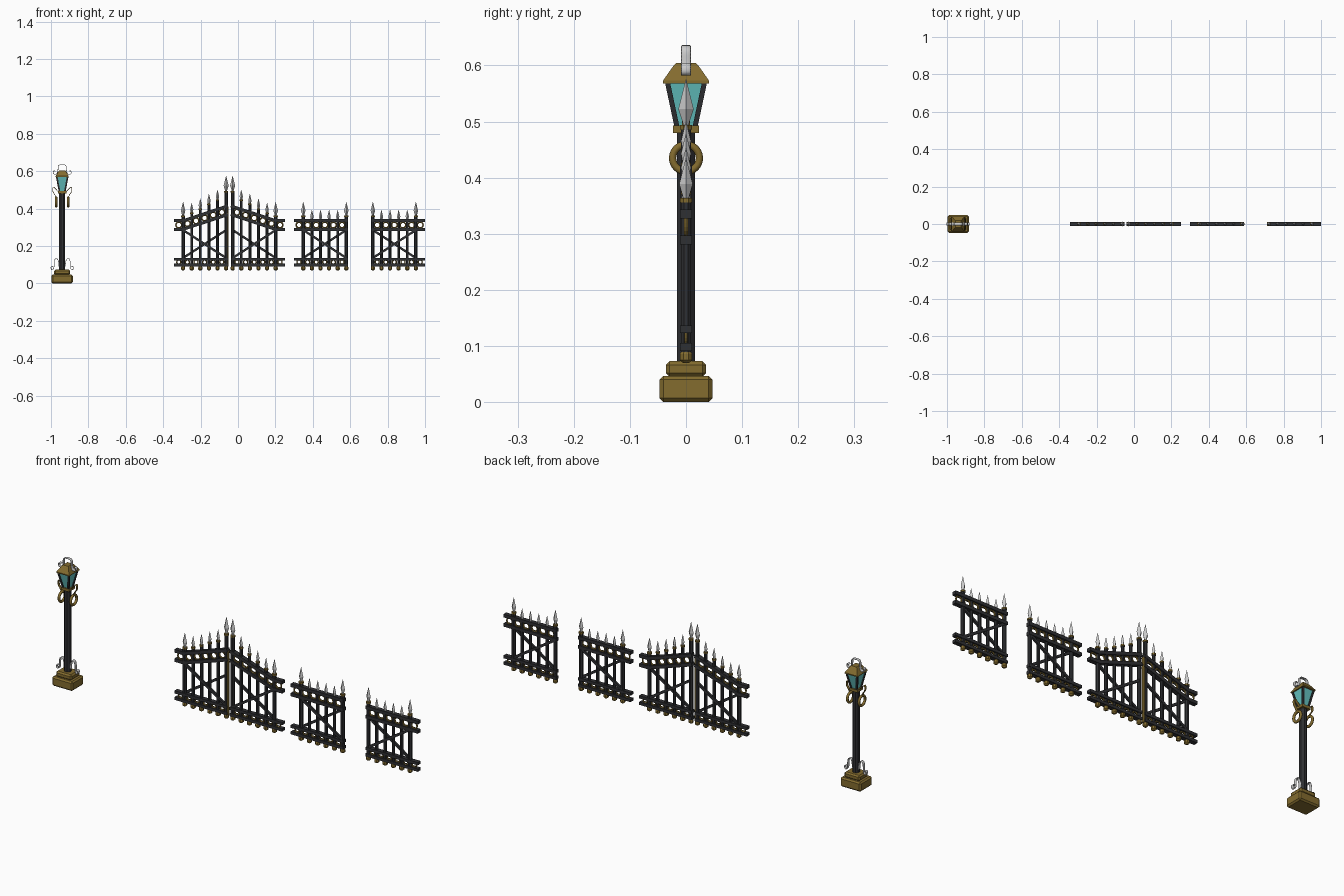
import bpy, bmesh, math
from mathutils import Vector, Matrix

if "Cube" in bpy.data.objects:
    bpy.data.objects.remove(bpy.data.objects["Cube"])


def material(name, rgb):
    m = bpy.data.materials.new(name)
    m.diffuse_color = (*rgb, 1)
    m.use_nodes = True
    m.node_tree.nodes["Principled BSDF"].inputs["Base Color"].default_value = m.diffuse_color
    return m


IRON = material("dark_iron", (0.028, 0.029, 0.032))
GOLD = material("old_gold", (0.23, 0.15, 0.028))
GLASS = material("teal_glass", (0.13, 0.55, 0.54))


def finish(bm, name, mat=None, smooth=False):
    bmesh.ops.recalc_face_normals(bm, faces=bm.faces)
    for f in bm.faces:
        f.smooth = smooth
    me = bpy.data.meshes.new(name)
    bm.to_mesh(me)
    bm.free()
    if mat:
        me.materials.append(mat)
    ob = bpy.data.objects.new(name, me)
    bpy.context.collection.objects.link(ob)
    return ob


def beam(bm, a, b, height, depth, y=0):
    """Square bar from a to b, both (x, z)."""
    a, b = Vector((a[0], y, a[1])), Vector((b[0], y, b[1]))
    d = b - a
    rot = Matrix.Rotation(-math.atan2(d.z, d.x), 4, 'Y')
    m = Matrix.Translation((a + b) / 2) @ rot @ Matrix.Diagonal((d.length, depth, height, 1))
    bmesh.ops.create_cube(bm, size=1, matrix=m)


def lathe(bm, x, profile, n=8, turn=0.5):
    """Stack of (radius, z) rings round a vertical axis at x."""
    rings = []
    for r, z in profile:
        rings.append([bm.verts.new((x + r * math.cos((i + turn) * math.tau / n),
                                    r * math.sin((i + turn) * math.tau / n), z)) for i in range(n)])
    for p, q in zip(rings, rings[1:]):
        for i in range(n):
            bm.faces.new((p[i], p[(i + 1) % n], q[(i + 1) % n], q[i]))
    bm.faces.new(rings[0])
    bm.faces.new(rings[-1])


def ring(bm, x, z, R, r, axis='Y', n=16, k=6):
    """Torus whose hole looks along axis."""
    grid = []
    for i in range(n):
        a = math.tau * i / n
        row = []
        for j in range(k):
            b = math.tau * j / k
            u, v, w = (R + r * math.cos(b)) * math.cos(a), (R + r * math.cos(b)) * math.sin(a), r * math.sin(b)
            row.append(bm.verts.new((x + u, w, z + v) if axis == 'Y' else (x + w, u, z + v)))
        grid.append(row)
    for i in range(n):
        for j in range(k):
            g, h = grid[i], grid[(i + 1) % n]
            bm.faces.new((g[j], h[j], h[(j + 1) % k], g[(j + 1) % k]))


def frustum(bm, x, z0, z1, lo, hi):
    """Four-sided tapering block; lo and hi are (half x, half y)."""
    c = [(-1, -1), (1, -1), (1, 1), (-1, 1)]
    v = [bm.verts.new((x + s * h[0], t * h[1], z)) for h, z in ((lo, z0), (hi, z1)) for s, t in c]
    for i in range(4):
        j = (i + 1) % 4
        bm.faces.new((v[i], v[j], v[4 + j], v[4 + i]))
    bm.faces.new(v[:4])
    bm.faces.new(v[4:])


def panel(name, cx, s, off, tips, slope):
    """Fence panel growing from cx in direction s; dx 0 is the tall inner picket."""
    X = lambda d: cx + s * (off + d)
    steps = [0, 0.046, 0.092, 0.138, 0.184, 0.23]
    rise = lambda d: slope * max(0, 0.23 - d)
    iron, gold, spear = bmesh.new(), bmesh.new(), bmesh.new()
    # pickets with feet, collars and spear heads
    for i, d in enumerate(steps):
        tall = i in (0, 5)
        r = 0.010 if tall else 0.008
        size = 0.085 if tips[i] > 0.55 else 0.075 if tall else 0.056
        base = tips[i] - size
        w = 0.16 * size
        lathe(iron, X(d), [(r, 0.088), (r, base)])
        lathe(gold, X(d), [(0.006, 0.07), (0.012, 0.075), (0.012, 0.086), (0.008, 0.092)])
        lathe(gold, X(d), [(r + 0.002, base - 0.004), (r + 0.002, base + 0.004)])
        lathe(spear, X(d), [(0.005, base + 0.003), (0.006, base + size * 0.1), (w, base + size * 0.38),
                            (w * 0.5, base + size * 0.7), (0.0006, tips[i])], 4, 0)
    # rails: two straight below, two following the slope above
    for z in (0.098, 0.130):
        beam(iron, (X(-0.01), z), (X(0.28), z), 0.014, 0.022)
    for z in (0.289, 0.335):
        beam(iron, (X(-0.01), z + rise(-0.01)), (X(0.23), z), 0.016, 0.022)
        beam(iron, (X(0.228), z), (X(0.28), z), 0.016, 0.022)
    # crossed braces
    beam(iron, (X(0), 0.136), (X(0.23), 0.285), 0.012, 0.010, -0.003)
    beam(iron, (X(0), 0.285), (X(0.23), 0.136), 0.012, 0.010, 0.003)
    # rings between the rails
    for d in [a + 0.023 for a in steps]:
        ring(gold, X(d), 0.312 + rise(d), 0.0155, 0.004)
        ring(gold, X(d), 0.114, 0.011, 0.0035)
    finish(iron, name + "_frame", IRON)
    finish(gold, name + "_ornaments", GOLD)
    finish(spear, name + "_spear_heads")


gate_tips = [0.575, 0.50, 0.478, 0.453, 0.43, 0.435]
fence_tips = [0.435] + [0.393] * 4 + [0.435]
for side, s in (("left", -1), ("right", 1)):
    panel(side + "_gate", -0.046, s, 0.0175, gate_tips, 0.33)
    panel(side + "_fence", 0.65, s, 0.071, fence_tips, 0)

# cover strip where the gates meet
bm = bmesh.new()
beam(bm, (-0.054, 0.09), (-0.054, 0.41), 0.008, 0.012)
finish(bm, "gate_cover_strip", GOLD)

LX = -0.94
# stepped pedestal
for name, hx, hy, z0, z1 in (("lamp_base", 0.057, 0.047, 0, 0.047), ("lamp_plinth", 0.043, 0.036, 0.045, 0.073)):
    bm = bmesh.new()
    frustum(bm, LX, z0, z1, (hx, hy), (hx, hy))
    bmesh.ops.bevel(bm, geom=bm.edges[:], offset=0.007, segments=1, affect='EDGES')
    finish(bm, name, GOLD)

# post
bm = bmesh.new()
lathe(bm, LX, [(0.0175, 0.07), (0.0175, 0.485)])
finish(bm, "lamp_post", IRON)

# lantern: collar, glass, corner struts, roof
bm = bmesh.new()
frustum(bm, LX, 0.480, 0.493, (0.023, 0.023), (0.023, 0.023))
finish(bm, "lantern_collar", GOLD)
bm = bmesh.new()
frustum(bm, LX, 0.492, 0.568, (0.014, 0.016), (0.029, 0.034))
finish(bm, "lantern_glass", GLASS)
bm = bmesh.new()
for sx in (-1, 1):
    for sy in (-1, 1):
        lo, hi = (LX + sx * 0.014, sy * 0.016), (LX + sx * 0.029, sy * 0.033)
        v = [bm.verts.new((c[0] + a * 0.0045, c[1] + b * 0.0045, z)) for c, z in ((lo, 0.49), (hi, 0.57))
             for a, b in ((-1, -1), (1, -1), (1, 1), (-1, 1))]
        for i in range(4):
            j = (i + 1) % 4
            bm.faces.new((v[i], v[j], v[4 + j], v[4 + i]))
        bm.faces.new(v[:4])
        bm.faces.new(v[4:])
finish(bm, "lantern_struts", IRON)
bm = bmesh.new()
frustum(bm, LX, 0.568, 0.573, (0.035, 0.041), (0.035, 0.041))
frustum(bm, LX, 0.573, 0.600, (0.035, 0.041), (0.019, 0.022))
frustum(bm, LX, 0.600, 0.604, (0.019, 0.022), (0.015, 0.018))
finish(bm, "lantern_roof", GOLD)

# hanging rings at the sides of the post
bm = bmesh.new()
for s in (-1, 1):
    ring(bm, LX + s * 0.032, 0.435, 0.024, 0.0065, 'X', 24, 8)
finish(bm, "hanging_rings", GOLD, True)


def scroll(name, pts, half_depth, mat=None):
    """Mirrored pair of thin ribbon scrolls in the x-z plane."""
    for side, s in (("left", -1), ("right", 1)):
        cu = bpy.data.curves.new(name, 'CURVE')
        cu.dimensions = '2D'
        cu.fill_mode = 'NONE'
        cu.extrude = half_depth
        cu.bevel_depth = 0.0015
        cu.bevel_resolution = 0
        sp = cu.splines.new('NURBS')
        sp.points.add(len(pts) - 1)
        for p, (x, z) in zip(sp.points, pts):
            p.co = (s * x, z, 0, 1)
        sp.use_endpoint_u = True
        sp.order_u = 3
        sp.resolution_u = 5
        if mat:
            cu.materials.append(mat)
        ob = bpy.data.objects.new(side + "_" + name, cu)
        ob.location.x = LX
        ob.rotation_euler.x = math.pi / 2
        bpy.context.collection.objects.link(ob)


scroll("base_scroll", [(0.017, 0.09), (0.017, 0.13), (0.043, 0.135), (0.043, 0.075), (0.059, 0.072),
                       (0.061, 0.092), (0.05, 0.09)], 0.007)
scroll("roof_scroll", [(0, 0.634), (0.022, 0.638), (0.022, 0.60), (0.03, 0.582), (0.05, 0.585),
                       (0.045, 0.607), (0.036, 0.598)], 0.007)
scroll("ring_bracket", [(0.017, 0.485), (0.03, 0.50), (0.05, 0.52), (0.052, 0.49), (0.038, 0.475),
                        (0.032, 0.455)], 0.006, GOLD)
